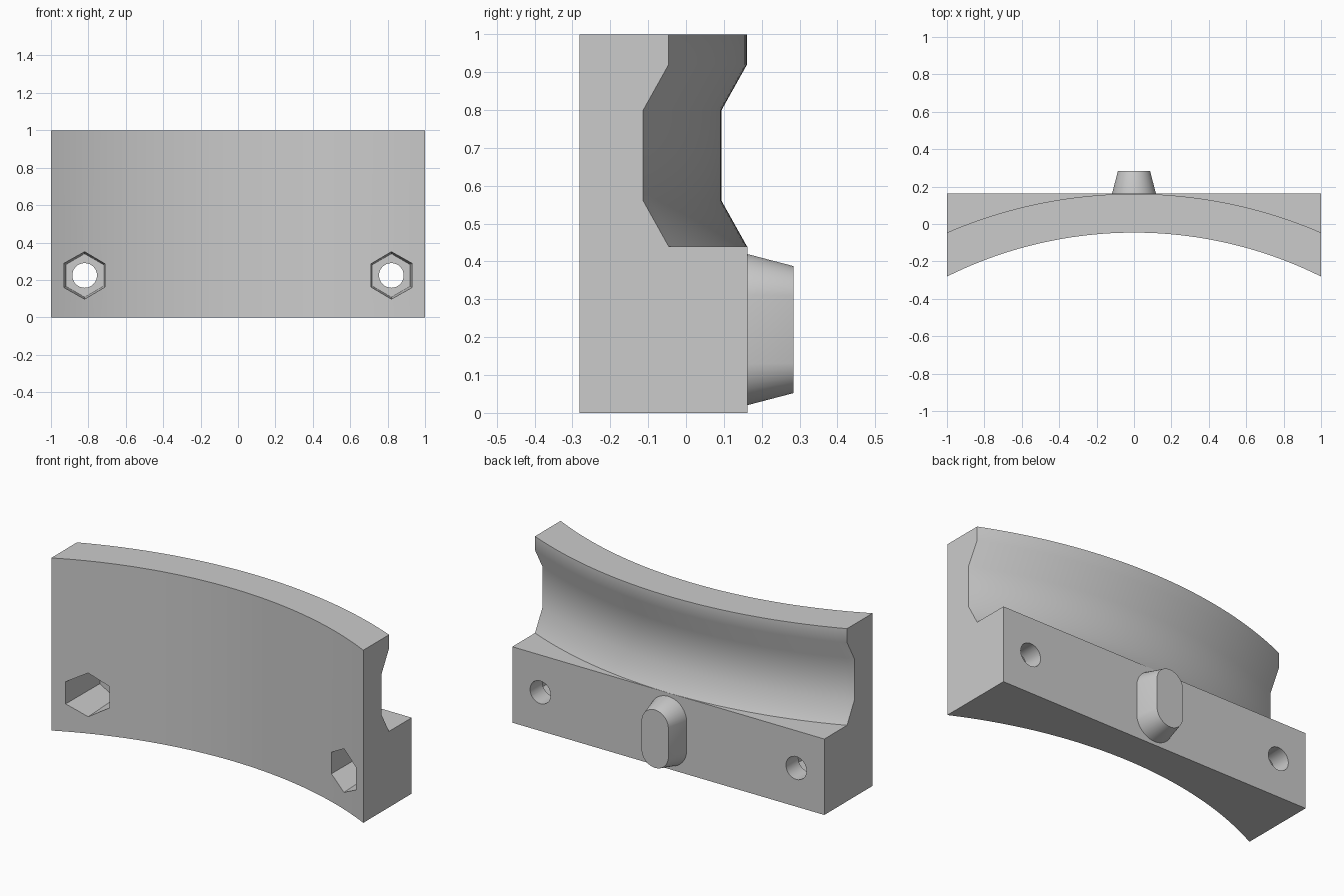
import bpy, bmesh
from math import sqrt, cos, sin, pi, radians

if "Cube" in bpy.data.objects:
    bpy.data.objects.remove(bpy.data.objects["Cube"], do_unlink=True)

grey = bpy.data.materials.new("plain grey")
grey.use_nodes = True
grey.diffuse_color = (0.6, 0.6, 0.6, 1)
grey.node_tree.nodes["Principled BSDF"].inputs["Base Color"].default_value = grey.diffuse_color


def loft(name, rings):
    """Closed solid skinned through rings of equal point count."""
    bm = bmesh.new()
    loops = [[bm.verts.new(p) for p in ring] for ring in rings]
    for a, b in zip(loops, loops[1:]):
        for i in range(len(a)):
            j = (i + 1) % len(a)
            bm.faces.new((a[i], a[j], b[j], b[i]))
    bm.faces.new(loops[0])
    bm.faces.new(loops[-1])
    bmesh.ops.recalc_face_normals(bm, faces=bm.faces)
    mesh = bpy.data.meshes.new(name)
    bm.to_mesh(mesh)
    bm.free()
    mesh.materials.append(grey)
    obj = bpy.data.objects.new(name, mesh)
    bpy.context.collection.objects.link(obj)
    return obj


def ring(x, z, y, radius, sides, stretch=0.0):
    """Polygon facing y, point up; stretch splits it into a slot shape."""
    pts = []
    for i in range(sides):
        a = 2 * pi * (i + (0.5 if stretch else 0)) / sides
        shift = stretch if cos(a) > 0 else -stretch
        pts.append((x + radius * sin(a), y, z + radius * cos(a) + shift))
    return pts


def arc(x, crown, sag):
    """Depth of a circular arc that drops by sag at x = 1."""
    r = (1 + sag * sag) / (2 * sag)
    return crown - r + sqrt(r * r - x * x)


def smooth(obj):
    bpy.ops.object.select_all(action='DESELECT')
    obj.select_set(True)
    bpy.context.view_layer.objects.active = obj
    bpy.ops.object.shade_smooth_by_angle(angle=radians(30))


# Curved block: arched wall with a channel, standing on a flat-backed foot
BACK, LEDGE, GROOVE, STEPS = 0.162, 0.44, 0.067, 48


def section(x):
    f, b = arc(x, -0.046, 0.235), arc(x, BACK - 0.001, 0.207)
    return [(x, y, z) for y, z in (
        (f, 0), (BACK, 0), (BACK, LEDGE), (b, LEDGE), (b - GROOVE, 0.56),
        (b - GROOVE, 0.8), (b, 0.92), (b, 1), (f, 1))]


block = loft("curved_block", [section(2 * i / STEPS - 1) for i in range(STEPS + 1)])

# Bolt holes with tapered hexagonal nut pockets, one on each side
HOLE_X, HOLE_Z = 0.82, 0.224
for side, label in ((1, "left"), (-1, "right")):
    x = side * HOLE_X
    cutters = [
        loft(label + "_nut_pocket_cutter",
             [ring(x, HOLE_Z, -0.4, 0.135, 6), ring(x, HOLE_Z, 0.05, 0.116, 6)]),
        loft(label + "_bolt_hole_cutter",
             [ring(x, HOLE_Z, -0.1, 0.066, 32), ring(x, HOLE_Z, 0.3, 0.066, 32)])]
    for cutter in cutters:
        cut = block.modifiers.new("cut", 'BOOLEAN')
        cut.operation, cut.solver, cut.object = 'DIFFERENCE', 'EXACT', cutter
        bpy.context.view_layer.objects.active = block
        bpy.ops.object.modifier_apply(modifier=cut.name)
        bpy.data.objects.remove(cutter, do_unlink=True)
smooth(block)

# Tapered slot-shaped locating peg on the back
peg = loft("locating_peg", [ring(0, 0.22, y, r, 40, 0.082) for y, r in
                            ((BACK - 0.02, 0.118), (BACK, 0.118), (0.284, 0.086))])
smooth(peg)
